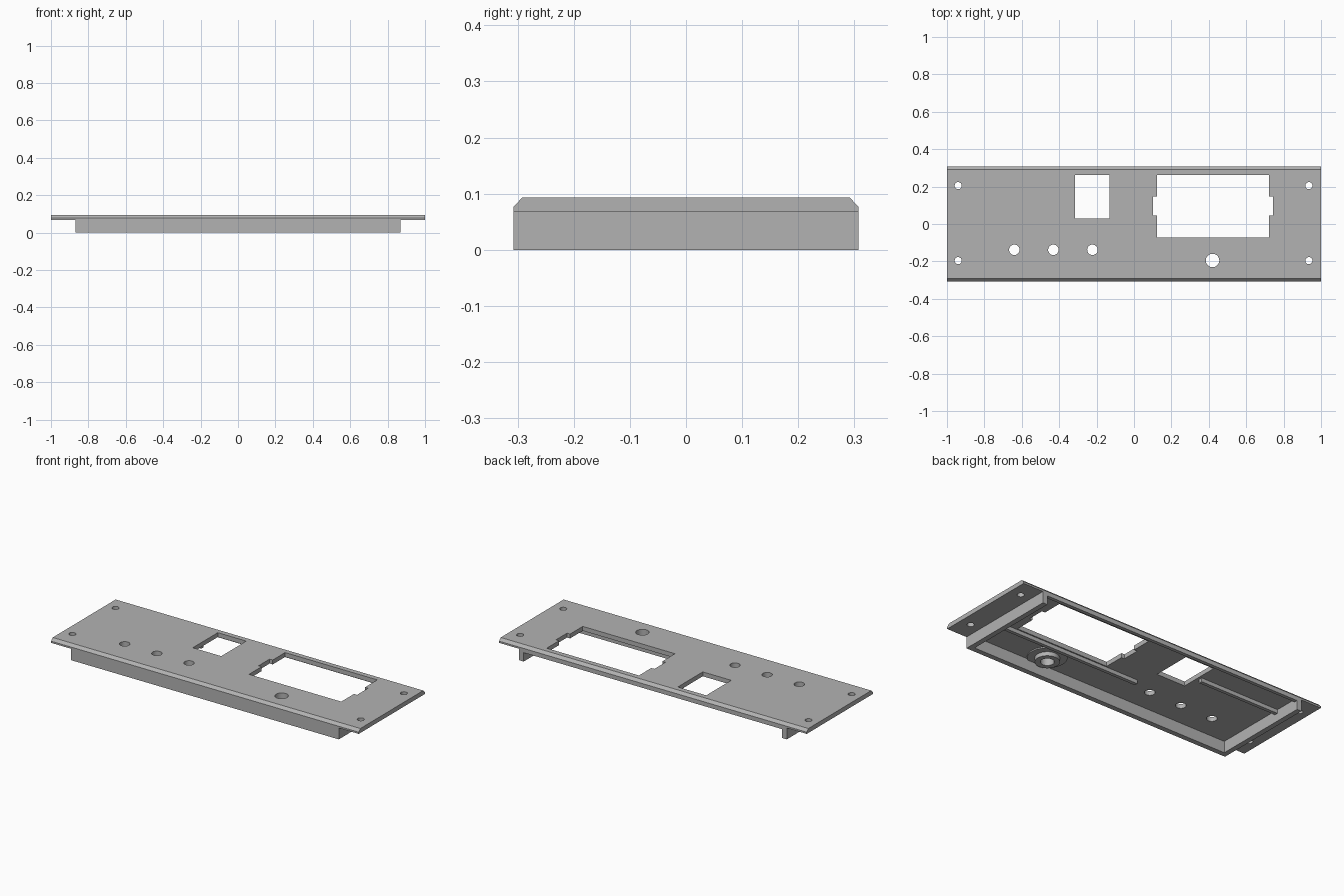
import bpy, bmesh, math
from mathutils import Matrix, Vector

if "Cube" in bpy.data.objects:
    bpy.data.objects.remove(bpy.data.objects["Cube"], do_unlink=True)

GREY = (0.45, 0.45, 0.45, 1)
mat = bpy.data.materials.new("plain_grey")
mat.use_nodes = True
mat.diffuse_color = GREY
mat.node_tree.nodes["Principled BSDF"].inputs["Base Color"].default_value = GREY

BOTTOM, TOP = 0.067, 0.093     # faceplate underside and face
HALF_Y, WALL_X, WALL = 0.307, 0.87, 0.03


def finish(name, bm):
    bmesh.ops.recalc_face_normals(bm, faces=bm.faces)
    mesh = bpy.data.meshes.new(name)
    bm.to_mesh(mesh)
    bm.free()
    mesh.materials.append(mat)
    obj = bpy.data.objects.new(name, mesh)
    bpy.context.collection.objects.link(obj)
    return obj


def extrude(bm, points, vector):
    face = bm.faces.new([bm.verts.new(p) for p in points])
    result = bmesh.ops.extrude_face_region(bm, geom=[face])
    verts = [g for g in result["geom"] if isinstance(g, bmesh.types.BMVert)]
    bmesh.ops.translate(bm, verts=verts, vec=Vector(vector))


def box(name, x0, x1, y0, y1, z0, z1):
    bm = bmesh.new()
    extrude(bm, [(x0, y0, z0), (x1, y0, z0), (x1, y1, z0), (x0, y1, z0)], (0, 0, z1 - z0))
    return finish(name, bm)


def add_cylinder(bm, x, y, r, z0, z1):
    bmesh.ops.create_cone(bm, cap_ends=True, segments=32, radius1=r, radius2=r,
                          depth=z1 - z0, matrix=Matrix.Translation((x, y, (z0 + z1) / 2)))


# Faceplate with bevelled long edges
bm = bmesh.new()
half = [(HALF_Y, BOTTOM), (HALF_Y, 0.077), (0.292, TOP)]
profile = half + [(-y, z) for y, z in reversed(half)]
extrude(bm, [(-1, y, z) for y, z in profile], (2, 0, 0))
plate = finish("faceplate", bm)

# Collar around the knob hole
KNOB = (0.42, -0.195)
bm = bmesh.new()
add_cylinder(bm, *KNOB, 0.104, 0.06, BOTTOM)
flange = finish("knob_flange", bm)
bm = bmesh.new()
add_cylinder(bm, *KNOB, 0.065, 0.036, 0.06)
collar = finish("knob_collar", bm)

# Openings: screw, button and knob holes, display window, switch window
bm = bmesh.new()
holes = [(x, y, 0.019) for x in (-0.94, 0.935) for y in (0.205, -0.196)]
holes += [(x, -0.138, 0.028) for x in (-0.64, -0.431, -0.222)]
holes.append((*KNOB, 0.036))
for x, y, r in holes:
    add_cylinder(bm, x, y, r, -0.1, 0.2)

cx, hw, nw = 0.4225, 0.3, 0.32
right_side = [(hw, -0.073), (hw, 0.045), (nw, 0.045), (nw, 0.147), (hw, 0.147), (hw, 0.262)]
window = right_side + [(-x, y) for x, y in reversed(right_side)]
extrude(bm, [(cx + x, y, -0.1) for x, y in window], (0, 0, 0.3))
switch = [(-0.315, 0.03), (-0.13, 0.03), (-0.13, 0.262), (-0.315, 0.262)]
extrude(bm, [(x, y, -0.1) for x, y in switch], (0, 0, 0.3))
cutter = finish("opening_cutter", bm)
cutter.hide_render = True

for obj in (plate, flange, collar):
    mod = obj.modifiers.new("openings", "BOOLEAN")
    mod.operation, mod.solver, mod.object = "DIFFERENCE", "EXACT", cutter
    bpy.ops.object.select_all(action="DESELECT")
    bpy.context.view_layer.objects.active = obj
    obj.select_set(True)
    bpy.ops.object.modifier_apply(modifier=mod.name)
    bpy.ops.object.shade_smooth_by_angle(angle=math.radians(30))
bpy.data.objects.remove(cutter, do_unlink=True)

# Skirt walls under the plate, with a shallow lip along the back
inner = WALL_X - WALL
box("front_wall", -WALL_X, WALL_X, -HALF_Y, -HALF_Y + WALL, 0, BOTTOM)
box("left_wall", inner, WALL_X, -HALF_Y + WALL, HALF_Y, 0, BOTTOM)
box("right_wall", -WALL_X, -inner, -HALF_Y + WALL, HALF_Y, 0, BOTTOM)
box("back_lip", -inner, inner, HALF_Y - 0.02, HALF_Y, 0.052, BOTTOM)

# Stiffening ribs
box("display_rib", -0.09, inner, -0.1, -0.08, 0.045, BOTTOM)
box("switch_rib", -inner, -0.33, 0.13, 0.15, 0.045, BOTTOM)
